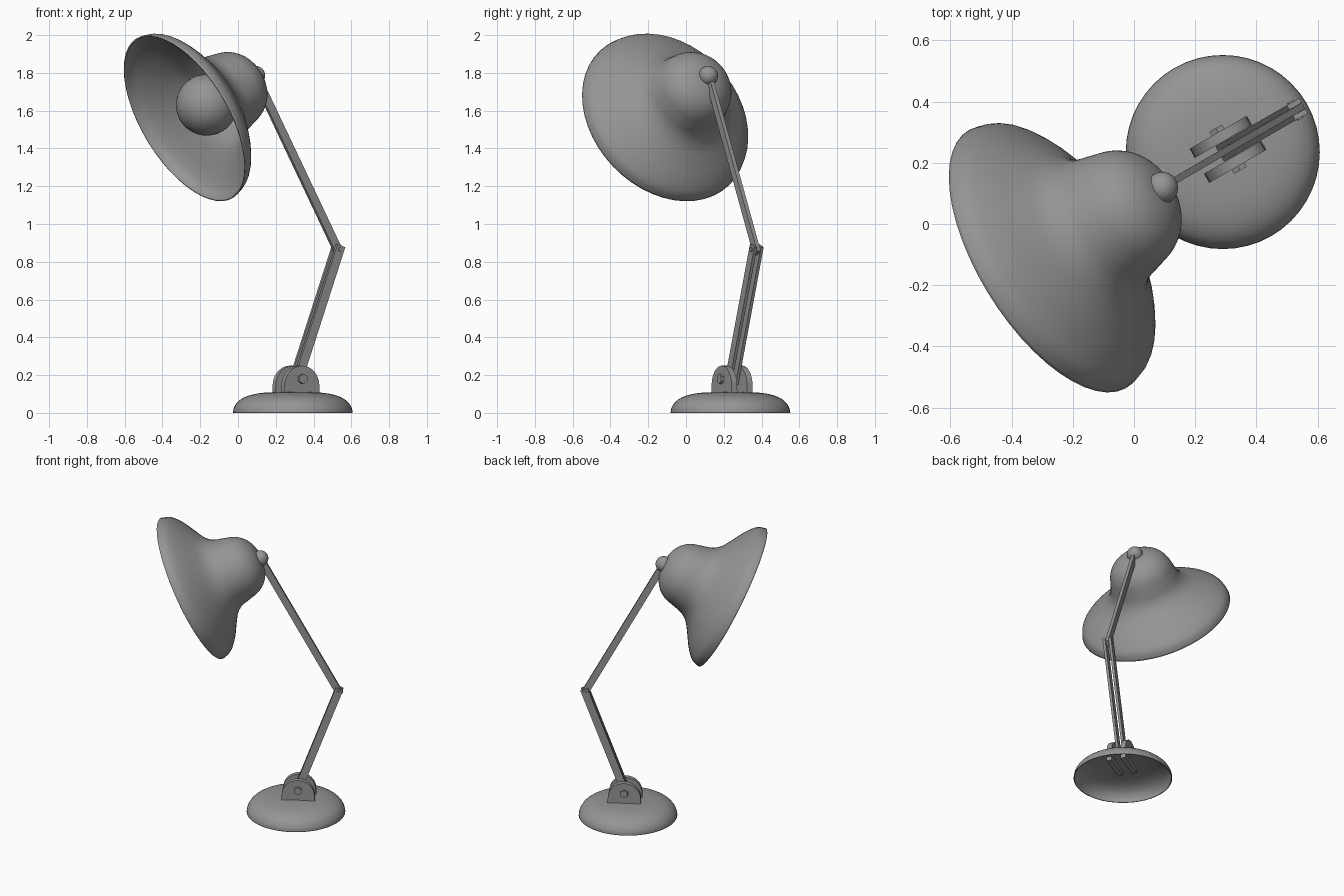
import bpy, bmesh
from math import pi, cos, sin, radians
from mathutils import Vector, Matrix

cube = bpy.data.objects.get("Cube")
if cube:
    bpy.data.objects.remove(cube)

# Single painted-metal colour
GREY = (0.3, 0.3, 0.3, 1)
mat = bpy.data.materials.new("lamp_grey")
mat.use_nodes = True
mat.diffuse_color = GREY
mat.node_tree.nodes["Principled BSDF"].inputs["Base Color"].default_value = GREY

# Key points and directions
BASE = Vector((0.29, 0.235, 0))
PIVOT = Vector((0.307, 0.244, 0.18))
ELBOW = Vector((0.527, 0.371, 0.865))
BALL = Vector((0.092, 0.118, 1.785))
RIM = Vector((-0.283, -0.115, 1.56))
AXIS = (BALL - RIM).normalized()
ALONG = Vector((cos(radians(30)), sin(radians(30)), 0))
UP = Vector((0, 0, 1))
SIDE = ALONG.cross(UP)


def frame(x, y, z, origin):
    m = Matrix((x, y, z)).transposed().to_4x4()
    m.translation = origin
    return m


def finish(name, bm, matrix, smooth=False):
    bmesh.ops.recalc_face_normals(bm, faces=bm.faces)
    mesh = bpy.data.meshes.new(name)
    bm.to_mesh(mesh)
    bm.free()
    mesh.transform(matrix)
    mesh.materials.append(mat)
    obj = bpy.data.objects.new(name, mesh)
    bpy.context.collection.objects.link(obj)
    if smooth:
        bpy.ops.object.select_all(action="DESELECT")
        bpy.context.view_layer.objects.active = obj
        obj.select_set(True)
        bpy.ops.object.shade_smooth_by_angle(angle=radians(40))
    return obj


def rounded(points, steps=4):
    """Catmull-Rom curve through the profile points."""
    p = [Vector(q) for q in points]
    p = [2 * p[0] - p[1]] + p + [2 * p[-1] - p[-2]]
    out = []
    for a, b, c, d in zip(p, p[1:], p[2:], p[3:]):
        for i in range(steps):
            t = i / steps
            out.append(0.5 * (2 * b + (c - a) * t + (2*a - 5*b + 4*c - d) * t**2
                              + (3*b - a - 3*c + d) * t**3))
    return out + [p[-2]]


def lathe(name, profile, origin, axis, thickness=0):
    """Spin a (radius, height) profile around an axis."""
    bm = bmesh.new()
    verts = [bm.verts.new((r, 0, h)) for r, h in rounded(profile)]
    edges = [bm.edges.new(pair) for pair in zip(verts, verts[1:])]
    bmesh.ops.spin(bm, geom=verts + edges, cent=(0, 0, 0), axis=(0, 0, 1),
                   angle=2 * pi, steps=48)
    bmesh.ops.remove_doubles(bm, verts=bm.verts, dist=0.0005)
    turn = UP.rotation_difference(axis).to_matrix().to_4x4()
    obj = finish(name, bm, Matrix.Translation(origin) @ turn, True)
    if thickness:
        mod = obj.modifiers.new("thickness", "SOLIDIFY")
        mod.thickness = thickness
        mod.offset = 0
    return obj


def ball(name, origin, radius):
    bm = bmesh.new()
    bmesh.ops.create_uvsphere(bm, u_segments=32, v_segments=20, radius=radius)
    turn = UP.rotation_difference(AXIS).to_matrix().to_4x4()
    return finish(name, bm, Matrix.Translation(origin) @ turn, True)


def bar(name, start, end, width, thick, offset=0, overrun=0.022):
    """Flat bar lying in the plane of the arm."""
    d = (end - start).normalized()
    bm = bmesh.new()
    bmesh.ops.create_cube(bm, size=1)
    size = ((end - start).length + 2 * overrun, width, thick)
    bmesh.ops.scale(bm, vec=size, verts=bm.verts)
    return finish(name, bm, frame(d, SIDE.cross(d), SIDE,
                                  (start + end) / 2 + SIDE * offset))


def pin(name, origin, radius, length, sides):
    bm = bmesh.new()
    bmesh.ops.create_cone(bm, cap_ends=True, segments=sides, radius1=radius,
                          radius2=radius, depth=length)
    return finish(name, bm, frame(ALONG, UP, SIDE, origin), sides > 8)


# Hollow domed base
lathe("base", [(0.314, 0), (0.308, 0.028), (0.285, 0.06), (0.24, 0.086),
               (0.17, 0.102), (0.08, 0.107), (0, 0.108)], BASE, UP, 0.006)

# Round-topped bracket plates with hexagonal bolt heads
for name, s in (("front", 1), ("back", -1)):
    bm = bmesh.new()
    outline = [(-0.108, -0.105), (0.108, -0.105)]
    outline += [(0.106 * cos(a * pi / 16), -0.036 + 0.106 * sin(a * pi / 16))
                for a in range(17)]
    face = bm.faces.new([bm.verts.new((x, y, -0.017)) for x, y in outline])
    new = bmesh.ops.extrude_face_region(bm, geom=[face])["geom"]
    bmesh.ops.translate(bm, vec=(0, 0, 0.034),
                        verts=[v for v in new if isinstance(v, bmesh.types.BMVert)])
    finish(name + "_bracket", bm, frame(ALONG, UP, SIDE, PIVOT + SIDE * s * 0.047), True)
    pin(name + "_bolt", PIVOT + SIDE * s * 0.068, 0.027, 0.024, 6)
    bar(name + "_lower_arm", PIVOT, ELBOW, 0.05, 0.017, s * 0.02)
pin("pivot_pin", PIVOT, 0.014, 0.1, 12)

# Upper arm and elbow
bar("upper_arm", ELBOW, BALL, 0.045, 0.022)
pin("elbow_pin", ELBOW, 0.012, 0.066, 12)

# Bell-shaped shade, its ball joint and the bulb
lathe("shade", [(0.49, 0), (0.472, 0.05), (0.415, 0.1), (0.34, 0.148),
                (0.272, 0.195), (0.23, 0.25), (0.21, 0.32), (0.19, 0.39),
                (0.15, 0.445), (0.085, 0.482), (0, 0.495)], RIM, AXIS, 0.008)
ball("shade_joint", BALL, 0.052)
ball("bulb", RIM + AXIS * 0.155, 0.163)
pin_neck = [(0.07, 0.28), (0.07, 0.36), (0.07, 0.47)]
lathe("bulb_socket", pin_neck, RIM, AXIS)
